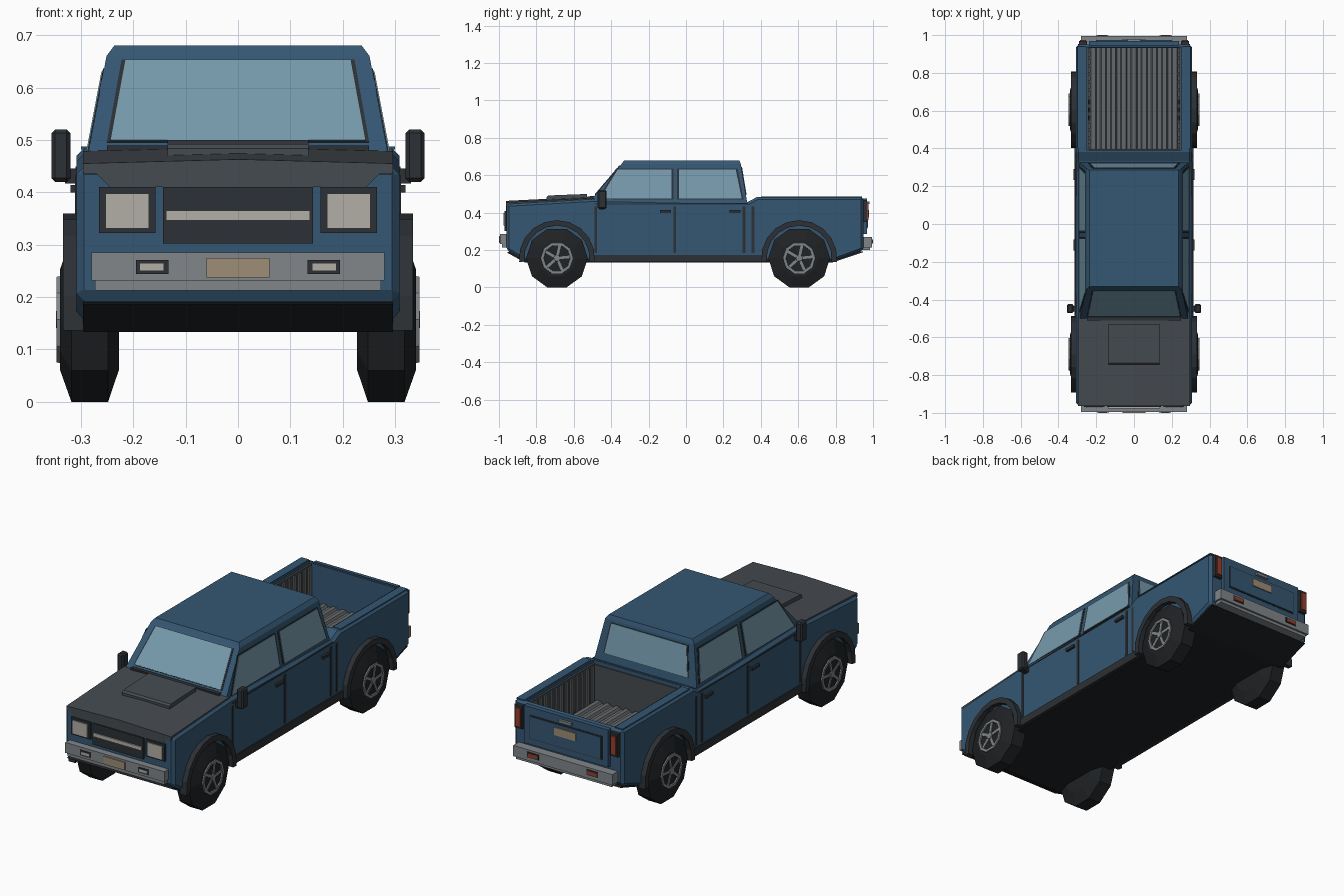
import bpy, bmesh
from math import sin, cos, pi, radians
from mathutils import Vector, Matrix

if "Cube" in bpy.data.objects:
    bpy.data.objects.remove(bpy.data.objects["Cube"])


def mat(name, r, g, b):
    m = bpy.data.materials.new(name)
    m.diffuse_color = (r, g, b, 1)
    m.use_nodes = True
    m.node_tree.nodes["Principled BSDF"].inputs["Base Color"].default_value = m.diffuse_color
    return m


BLUE = mat("blue_paint", .035, .095, .17)
DARK = mat("dark_trim", .025, .03, .035)
BLACK = mat("black_rubber", .014, .016, .018)
HOOD = mat("hood_grey", .06, .07, .08)
GREY = mat("bumper_grey", .22, .24, .25)
BED = mat("bed_grey", .13, .14, .145)
GLASS = mat("glass", .18, .32, .41)
LENS = mat("lens", .45, .43, .39)
TAN = mat("plate_tan", .34, .27, .18)
RED = mat("red_lens", .3, .05, .025)


def finish(name, bm, m, mirror=False):
    bmesh.ops.recalc_face_normals(bm, faces=bm.faces)
    me = bpy.data.meshes.new(name)
    bm.to_mesh(me)
    bm.free()
    me.materials.append(m)
    ob = bpy.data.objects.new(name, me)
    bpy.context.collection.objects.link(ob)
    if mirror:
        ob.modifiers.new("mirror", 'MIRROR')
    return ob


def extrude(bm, pts, vec):
    f = bm.faces.new([bm.verts.new(p) for p in pts])
    ext = bmesh.ops.extrude_face_region(bm, geom=[f])
    bmesh.ops.translate(bm, vec=vec, verts=[v for v in ext['geom'] if isinstance(v, bmesh.types.BMVert)])


def slab(name, pts, vec, m, mirror=False):
    bm = bmesh.new()
    extrude(bm, pts, vec)
    return finish(name, bm, m, mirror)


def side(name, yz, x0, x1, m, mirror=False):
    return slab(name, [(x0, y, z) for y, z in yz], (x1 - x0, 0, 0), m, mirror)


def box(name, x0, x1, y0, y1, z0, z1, m, mirror=False):
    return side(name, [(y0, z0), (y1, z0), (y1, z1), (y0, z1)], x0, x1, m, mirror)


def loft(name, rings, m, mirror=False, close=False):
    bm = bmesh.new()
    rs = [[bm.verts.new(p) for p in r] for r in rings]
    n = len(rs[0])
    for a, b in zip(rs, rs[1:] + (rs[:1] if close else [])):
        for i in range(n):
            j = (i + 1) % n
            bm.faces.new((a[i], a[j], b[j], b[i]))
    if not close:
        bm.faces.new(rs[0])
        bm.faces.new(rs[-1])
    return finish(name, bm, m, mirror)


def lathe(name, prof, yc, zc, m, close=False, n=10):
    ang = [(i + .5) * 2 * pi / n - pi / 2 for i in range(n)]
    return loft(name, [[(x, yc + r * cos(a), zc + r * sin(a)) for a in ang] for x, r in prof], m, True, close)


# body shell with an open bed
body = side("body", [(-.96, .2), (-.86, .138), (.78, .138), (.95, .2), (.95, .484), (.38, .484),
                     (.33, .457), (-.5, .474), (-.96, .448)], -.308, .308, BLUE)
bev = body.modifiers.new("bevel", 'BEVEL')
bev.width, bev.segments = .014, 1
bev.limit_method, bev.angle_limit = 'ANGLE', radians(50)
cut = box("bed_cutter", -.25, .25, .39, .935, .27, .6, BED)
cut.hide_render = True
cut.hide_viewport = True
cut.display_type = 'WIRE'
bo = body.modifiers.new("bed", 'BOOLEAN')
bo.object, bo.operation, bo.solver = cut, 'DIFFERENCE', 'EXACT'
side("underbody", [(-.958, .187), (-.86, .133), (.78, .133), (.952, .19), (.9, .2), (-.9, .2)], -.296, .296, BLACK)
box("rocker", .29, .314, -.5, .43, .135, .175, DARK, True)

# bed liner with ribs
box("bed_floor", -.25, .25, .385, .94, .262, .276, BED)
for i in range(9):
    x = -.216 + i * .054
    loft("bed_floor_rib", [[(x - .018, y, .275), (x - .011, y, .287), (x + .011, y, .287), (x + .018, y, .275)]
                           for y in (.392, .933)], BED)
box("bed_side_liner", .24, .252, .385, .94, .27, .47, HOOD, True)
for i in range(13):
    y = .405 + i * .042
    box("bed_side_rib", .233, .242, y, y + .02, .275, .462, BED, True)
box("bed_front_liner", -.245, .245, .385, .396, .27, .465, HOOD)
box("bed_rail_cap", .256, .3, .4, .94, .482, .487, BLUE, True)

# cab, lofted from three rings
ZB, ZT = .455, .66


def rect(hx, y0, y1, z):
    return [(-hx, y0, z), (hx, y0, z), (hx, y1, z), (-hx, y1, z)]


loft("cab", [rect(.29, -.52, .327, ZB), rect(.251, -.345, .293, ZT), rect(.236, -.33, .285, .68)], BLUE)


def lerp(a, b, z):
    return a + (b - a) * (z - ZB) / (ZT - ZB)


# glazing: dark surround with pane on top
def window(name, pts, grow, vec, mirror=False):
    v = Vector(vec).normalized()
    c = sum((Vector(p) for p in pts), Vector()) / len(pts)
    ring = [Vector(p) + (Vector(p) - c).normalized() * grow for p in pts]
    slab(name + "_trim", ring, v * .002, DARK, mirror)
    slab(name, pts, v * .004, GLASS, mirror)


def side_pane(name, yz):
    window(name, [(lerp(.29, .251, z), y, z) for y, z in yz], .011, (.205, 0, .039), True)


side_pane("front_side_window", [(-.46, .475), (-.365, .63), (-.078, .63), (-.078, .475)])
side_pane("rear_side_window", [(-.038, .475), (-.038, .63), (.266, .63), (.298, .475)])
window("windshield", [(x, lerp(-.52, -.345, z), z) for x, z in
                      ((-.243, .497), (.243, .497), (.215, .65), (-.215, .65))], .008, (0, -.205, .175))
window("rear_window", [(x, lerp(.327, .293, z), z) for x, z in
                       ((-.235, .497), (.235, .497), (.212, .645), (-.212, .645))], .008, (0, .205, .034))

# hood with a centre crease, front lip and raised panel
loft("hood", [[(-.296, y, z - .02), (.296, y, z - .02), (.296, y, z), (0, y, z + .008), (-.296, y, z)]
              for y, z in ((-.963, .455), (-.49, .479))], HOOD)
slab("hood_lip", [(-.29, -.955, .455), (-.245, -.955, .41), (.245, -.955, .41), (.29, -.955, .455)], (0, -.008, 0), HOOD)
side("hood_panel", [(-.745, .46), (-.53, .47), (-.53, .5), (-.735, .492), (-.745, .484)], -.135, .135, HOOD)
box("cowl", -.25, .25, -.512, -.492, .47, .489, DARK)

# grille and headlights
box("grille", -.143, .143, -.97, -.94, .302, .41, DARK)
box("grille_bar", -.137, .137, -.976, -.96, .346, .365, LENS)
box("headlight_bezel", .157, .265, -.97, -.94, .322, .41, DARK, True)
box("headlight", .17, .253, -.975, -.96, .331, .398, LENS, True)


# bumpers with plate and small lamps
box("front_bumper", -.28, .28, -.995, -.94, .232, .285, GREY)
box("front_bumper_lower", -.273, .273, -.985, -.94, .213, .233, GREY)
box("front_plate", -.06, .06, -1, -.99, .237, .275, TAN)
box("fog_bezel", .133, .195, -.998, -.99, .244, .271, DARK, True)
box("fog_lamp", .142, .187, -1, -.99, .251, .264, LENS, True)
box("rear_bumper", -.28, .28, .94, .995, .215, .27, GREY)
box("rear_bumper_lower", -.27, .27, .94, .985, .2, .216, GREY)
box("rear_lamp_bezel", .135, .2, .99, .998, .232, .26, DARK, True)
box("rear_lamp", .142, .193, .99, 1, .237, .255, RED, True)

# tailgate
box("tailgate", -.238, .238, .932, .968, .285, .476, BLUE)
box("tailgate_seam", -.205, .205, .96, .97, .315, .436, DARK)
box("tailgate_panel", -.2, .2, .96, .974, .32, .431, BLUE)
box("tailgate_handle", -.035, .035, .96, .98, .446, .46, GREY)
box("rear_plate", -.06, .06, .97, .979, .375, .415, TAN)
box("tail_light_bezel", .248, .292, .94, .968, .35, .468, DARK, True)
box("tail_light", .255, .285, .96, .975, .36, .455, RED, True)

# doors: seams, belt line, handles
for y in (-.482, -.06, .31, .358):
    box("door_seam", .3, .311, y - .007, y + .007, .185, .432, DARK, True)
box("belt_line", .29, .31, -.49, .33, .443, .449, DARK, True)
for y in (-.11, .262):
    box("door_handle", .3, .32, y - .029, y + .029, .4, .414, DARK, True)

# mirrors
mir = box("mirror", .32, .356, -.472, -.424, .42, .52, DARK, True)
b = mir.modifiers.new("bevel", 'BEVEL')
b.width, b.segments = .007, 1
box("mirror_arm", .28, .33, -.462, -.435, .417, .445, DARK, True)

# wheels and flares
for pos, yc in (("front", -.69), ("rear", .605)):
    zc = .157
    lathe(pos + "_tyre", [(.227, .1), (.248, .165), (.318, .165), (.34, .1)], yc, zc, BLACK)
    lathe(pos + "_rim", [(.335, .088), (.346, .086), (.346, .072), (.335, .07)], yc, zc, GREY, True)
    lathe(pos + "_hub", [(.335, .02), (.347, .017)], yc, zc, GREY)
    bm = bmesh.new()
    for k in range(5):
        d = Vector((0, cos(k * .4 * pi + .1), sin(k * .4 * pi + .1)))
        t = Vector((0, -d.z, d.y)) * .007
        c = Vector((.335, yc, zc))
        extrude(bm, [c + d * .01 - t, c + d * .076 - t, c + d * .076 + t, c + d * .01 + t], (.009, 0, 0))
    finish(pos + "_spokes", bm, GREY, True)
    arc = [radians(-6 + 19.2 * i) for i in range(11)]
    ring = [(yc + .203 * cos(a), zc + .203 * sin(a)) for a in arc]
    ring += [(yc + .174 * cos(a), zc + .174 * sin(a)) for a in reversed(arc)]
    side(pos + "_flare", ring, .295, .334, DARK, True)
